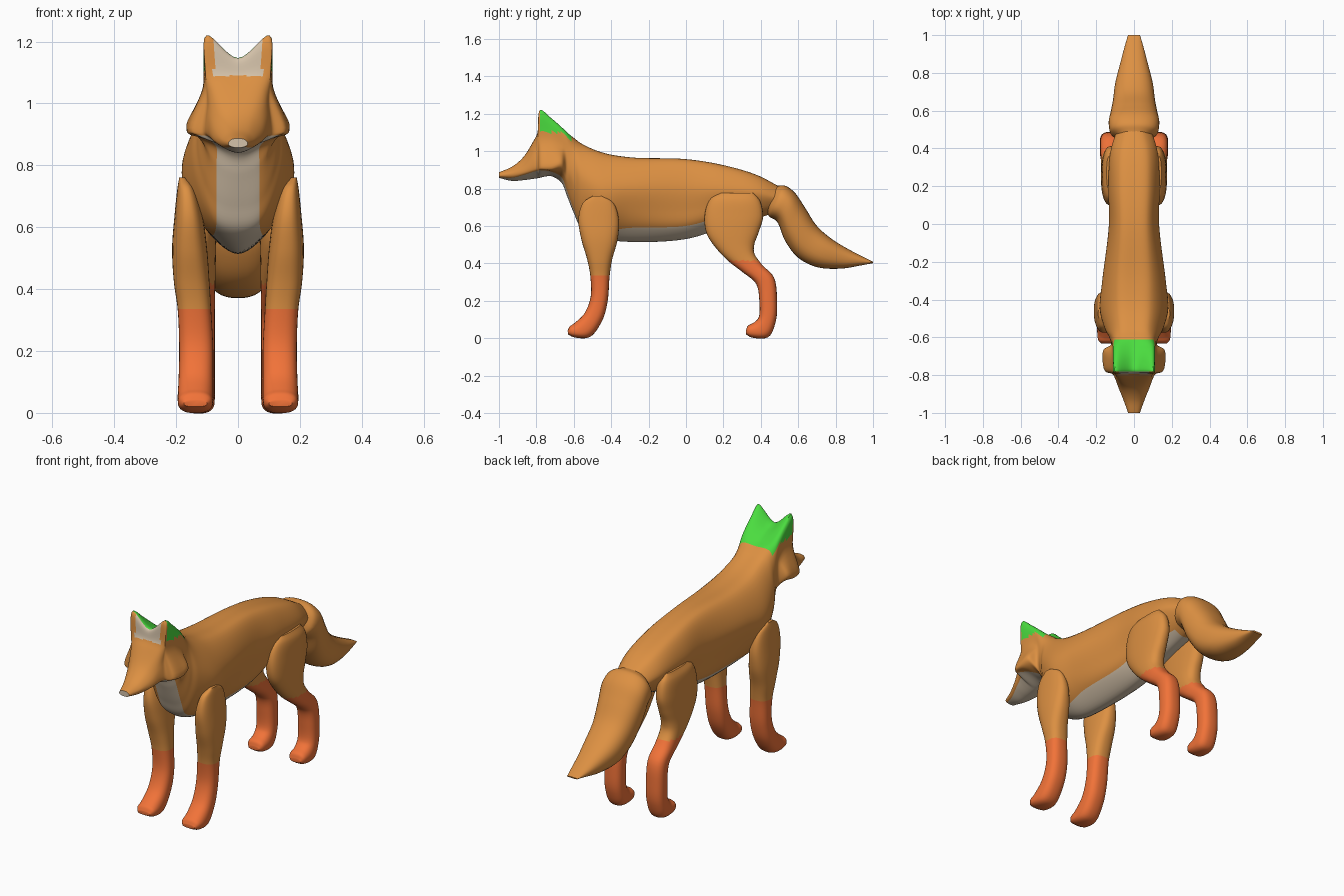
import bpy, math
from mathutils import Vector


def material(name, rgb):
    m = bpy.data.materials.new(name)
    m.diffuse_color = (*rgb, 1)
    return m


ORANGE, RED, CREAM, GREEN = range(4)
MATS = [material("fur", (0.72, 0.28, 0.055)), material("socks", (0.88, 0.17, 0.04)),
        material("pale_fur", (0.66, 0.54, 0.40)), material("ear_backs", (0.07, 0.72, 0.05))]


def spline(pts, n, closed=False):
    """Centripetal curve through all points, n steps per span."""
    k = len(pts)
    out = []
    for i in range(k if closed else k - 1):
        if closed:
            p = [pts[(i + j) % k] for j in (-1, 0, 1, 2)]
        else:
            p = [pts[i - 1] if i else pts[0] * 2 - pts[1], pts[i], pts[i + 1],
                 pts[i + 2] if i + 2 < k else pts[-1] * 2 - pts[-2]]
        t = [0]
        for a, b in zip(p, p[1:]):
            t.append(t[-1] + max((b - a).length, 1e-6) ** 0.5)
        for s in range(n):
            u = t[1] + (t[2] - t[1]) * s / n
            q = list(p)
            for lvl in (1, 2):
                q = [q[j].lerp(q[j + 1], (u - t[j]) / (t[j + lvl] - t[j]))
                     for j in range(len(q) - 1)]
            out.append(q[0].lerp(q[1], (u - t[1]) / (t[2] - t[1])))
    if not closed:
        out.append(pts[-1].copy())
    return out


def loft(name, rings, n, colour, mirror=False):
    """Skin closed rings with smooth spans; colour(center, column) picks the material."""
    cols = [spline(list(c), n) for c in zip(*rings)]
    m, rows = len(cols), len(cols[0])
    verts = [cols[j][i] for i in range(rows) for j in range(m)]
    faces = [(i * m + j, i * m + (j + 1) % m, (i + 1) * m + (j + 1) % m, (i + 1) * m + j)
             for i in range(rows - 1) for j in range(m)]
    faces += [tuple(range(m))[::-1], tuple(range((rows - 1) * m, rows * m))]
    me = bpy.data.meshes.new(name)
    me.from_pydata(verts, [], faces)
    for mat in MATS:
        me.materials.append(mat)
    for f in me.polygons:
        f.material_index = colour(f.center, f.index % m)
    ob = bpy.data.objects.new(name, me)
    bpy.context.collection.objects.link(ob)
    bpy.ops.object.select_all(action='DESELECT')
    ob.select_set(True)
    bpy.context.view_layer.objects.active = ob
    bpy.ops.object.mode_set(mode='EDIT')
    bpy.ops.mesh.select_all(action='SELECT')
    bpy.ops.mesh.normals_make_consistent(inside=False)
    bpy.ops.object.mode_set(mode='OBJECT')
    bpy.ops.object.shade_smooth_by_angle(angle=math.radians(45))
    if mirror:
        ob.modifiers.new("mirror", 'MIRROR')
    return ob


def limb_rings(rows, power, count=32):
    """Each row: profile edge A (y, z), profile edge B (y, z), inner x, outer x."""
    rings = []
    for ya, za, yb, zb, xi, xo in rows:
        ring = []
        for k in range(count):
            a = math.tau * k / count
            c, s = (math.copysign(abs(v) ** (2 / power), v) for v in (math.cos(a), math.sin(a)))
            ring.append(Vector(((xi + xo) / 2 + s * (xo - xi) / 2,
                                (ya + yb) / 2 + c * (yb - ya) / 2,
                                (za + zb) / 2 + c * (zb - za) / 2)))
        rings.append(ring)
    return rings


# Head and torso sections: y, bottom z, four side points (x, z) going up, top z
HEAD = [
    (-1.0, .857, .02, .86, .03, .866, .03, .875, .02, .884, .887),
    (-.93, .841, .045, .858, .055, .87, .055, .886, .035, .908, .917),
    (-.87, .845, .07, .872, .08, .885, .075, .92, .045, .958, .968),
    (-.815, .852, .09, .89, .10, .905, .095, .98, .075, 1.045, 1.055),
    (-.795, .855, .10, .895, .112, .91, .10, 1.0, .09, 1.09, 1.09),
    (-.78, .858, .135, .898, .152, .91, .108, 1.05, .102, 1.22, 1.145),
    (-.72, .866, .11, .89, .165, .908, .114, 1.05, .10, 1.175, 1.13),
    (-.665, .83, .07, .86, .16, .925, .116, 1.02, .10, 1.125, 1.105),
]
TORSO = [
    (-.64, .77, .07, .80, .12, .90, .115, 1.0, .098, 1.10, 1.09),
    (-.60, .67, .07, .69, .125, .82, .125, .95, .085, 1.06, 1.07),
    (-.56, .59, .07, .61, .13, .72, .15, .88, .08, 1.03, 1.04),
    (-.45, .535, .08, .575, .16, .68, .178, .82, .09, .98, .993),
    (-.30, .515, .10, .59, .148, .69, .166, .82, .09, .955, .966),
    (0, .53, .10, .60, .122, .69, .13, .82, .075, .945, .957),
    (.20, .59, .09, .65, .12, .72, .135, .80, .08, .912, .925),
    (.38, .64, .06, .665, .10, .71, .125, .78, .075, .86, .872),
    (.50, .68, .04, .69, .07, .71, .09, .75, .05, .80, .81),
]
STEPS = 7
rings = []
for y, zb, *side, zt in HEAD + TORSO:
    half = list(zip(side[::2], side[1::2]))
    outline = [(0, zb), *half, (0, zt), *[(-x, z) for x, z in reversed(half)]]
    rings.append(spline([Vector((x, y, z)) for x, z in outline], STEPS, True))


def body_colour(c, col):
    if col < STEPS or col >= 9 * STEPS:                      # chin, chest and belly
        return CREAM if c.y < .4 else ORANGE
    if -.797 < c.y < -.781 and c.z > 1.09 and abs(c.x) < .077:   # ear fronts
        return CREAM
    if -.782 < c.y < -.61 and c.z > min(1.10, 1.10 - (c.y + .66) * 1.2):
        return GREEN
    return ORANGE


loft("body_and_head", rings, STEPS, body_colour)

# Front legs
loft("front_legs", limb_rings([
    (-.50, .76, -.45, .76, .17, .19),
    (-.55, .725, -.39, .725, .14, .196),
    (-.575, .64, -.36, .64, .115, .205),
    (-.56, .53, -.365, .53, .10, .213),
    (-.528, .42, -.395, .42, .092, .207),
    (-.512, .335, -.408, .335, .087, .195),
    (-.51, .22, -.42, .19, .08, .19),
    (-.545, .13, -.45, .09, .08, .192),
    (-.60, .078, -.515, .006, .08, .195),
    (-.622, .062, -.60, .005, .085, .19),
    (-.633, .04, -.63, .02, .10, .175)], 2.5), 6,
    lambda c, j: RED if c.z < .335 else ORANGE, True)

# Hind legs
loft("hind_legs", limb_rings([
    (.18, .775, .36, .775, .11, .145),
    (.13, .745, .395, .735, .08, .163),
    (.10, .66, .412, .65, .07, .172),
    (.11, .56, .39, .57, .07, .175),
    (.17, .47, .365, .50, .072, .175),
    (.235, .405, .365, .455, .073, .175),
    (.30, .355, .405, .395, .074, .176),
    (.375, .29, .47, .325, .075, .178),
    (.392, .20, .487, .20, .075, .18),
    (.388, .11, .48, .09, .075, .18),
    (.365, .085, .44, .006, .075, .18),
    (.33, .065, .35, .004, .08, .175),
    (.32, .04, .322, .02, .095, .16)], 2.5), 6,
    lambda c, j: RED if c.z < .415 else ORANGE, True)

# Tail
loft("tail", limb_rings([(*r[:4], -r[4], r[4]) for r in (
    (.43, .68, .49, .815, .09),
    (.445, .65, .53, .815, .125),
    (.485, .625, .58, .78, .134),
    (.53, .52, .635, .70, .125),
    (.60, .43, .70, .60, .112),
    (.70, .38, .78, .53, .10),
    (.83, .372, .87, .475, .073),
    (.93, .388, .945, .436, .05),
    (.998, .401, 1.0, .409, .032))], 2.4), 6, lambda c, j: ORANGE)
